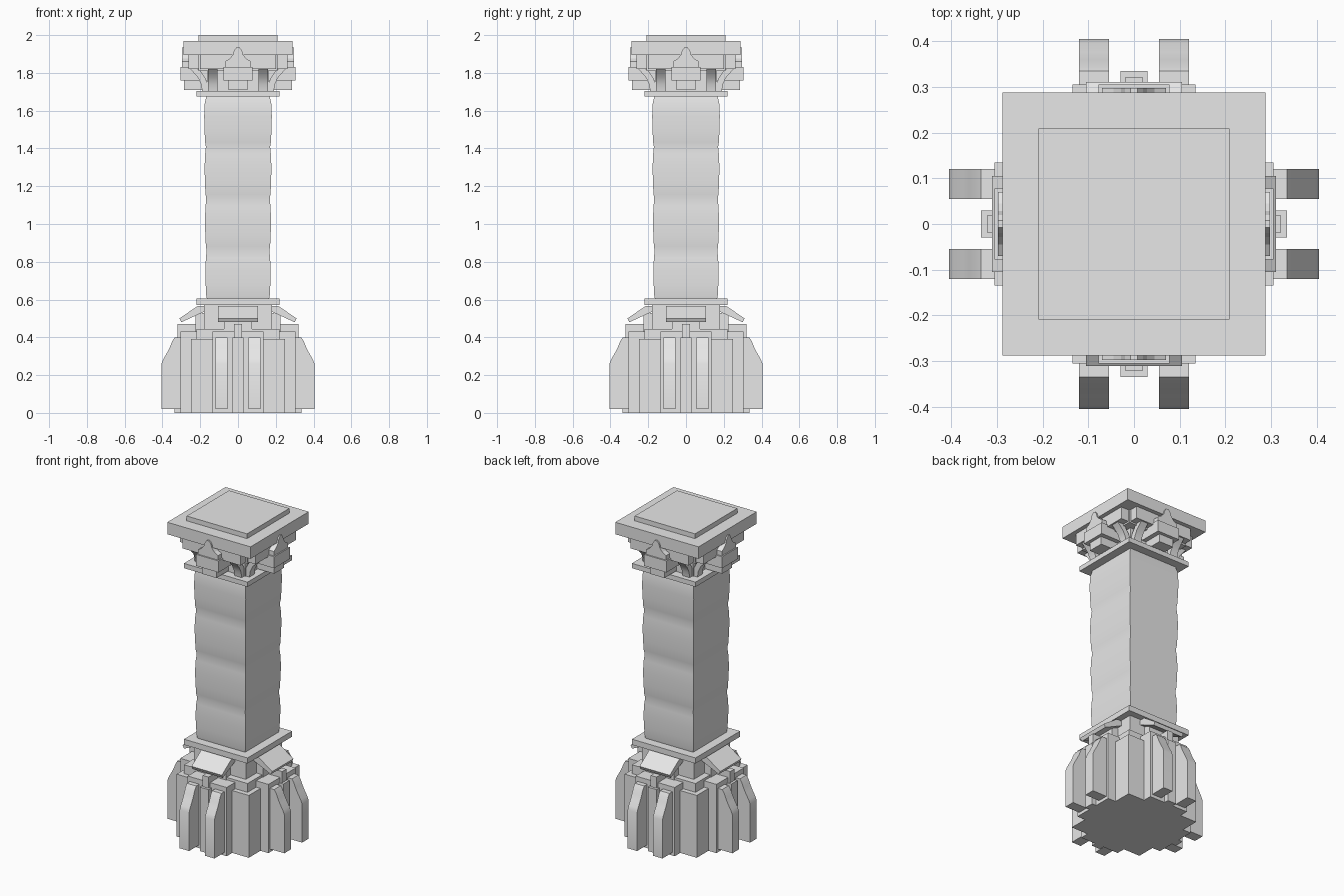
import bpy, bmesh
from math import pi
from mathutils import Matrix

cube = bpy.data.objects.get("Cube")
if cube:
    bpy.data.objects.remove(cube, do_unlink=True)

stone = bpy.data.materials.new("grey_stone")
stone.use_nodes = True
GREY = (0.8, 0.8, 0.8, 1)
stone.diffuse_color = GREY
stone.node_tree.nodes["Principled BSDF"].inputs["Base Color"].default_value = GREY


def finish(name, bm, smooth=False):
    bmesh.ops.recalc_face_normals(bm, faces=bm.faces)
    mesh = bpy.data.meshes.new(name)
    bm.to_mesh(mesh)
    bm.free()
    mesh.materials.append(stone)
    ob = bpy.data.objects.new(name, mesh)
    bpy.context.collection.objects.link(ob)
    if smooth:
        bpy.ops.object.select_all(action='DESELECT')
        ob.select_set(True)
        bpy.context.view_layer.objects.active = ob
        bpy.ops.object.shade_smooth_by_angle(angle=pi / 6)
    return ob


def square_stack(name, rings, smooth=False):
    """Square column through (half width, z) rings."""
    bm = bmesh.new()
    loops = [[bm.verts.new((sx * h, sy * h, z))
              for sx, sy in ((-1, -1), (1, -1), (1, 1), (-1, 1))] for h, z in rings]
    for low, high in zip(loops, loops[1:]):
        for i in range(4):
            j = (i + 1) % 4
            bm.faces.new((low[i], low[j], high[j], high[i]))
    bm.faces.new(loops[0])
    bm.faces.new(loops[-1])
    finish(name, bm, smooth)


def block(name, half, low, high):
    square_stack(name, [(half, low), (half, high)])


SIDES = ("front", "left", "back", "right")


def on_sides(name, points, a, b, facing=False, smooth=False):
    """Extrude a profile and repeat it on the four sides.
    Side profiles are (outward, z) swept across x from a to b;
    facing profiles are (x, z) swept outward from a to b."""
    for k, side in enumerate(SIDES):
        bm = bmesh.new()
        if facing:
            ends = [[bm.verts.new((x, -d, z)) for x, z in points] for d in (a, b)]
        else:
            ends = [[bm.verts.new((x, -d, z)) for d, z in points] for x in (a, b)]
        for loop in ends:
            bm.faces.new(loop)
        n = len(points)
        for i in range(n):
            j = (i + 1) % n
            bm.faces.new((ends[0][i], ends[0][j], ends[1][j], ends[1][i]))
        bm.transform(Matrix.Rotation(k * pi / 2, 4, 'Z'))
        finish(f"{side}_{name}", bm, smooth)


def box_on_sides(name, half, inner, outer, low, high):
    on_sides(name, [(inner, low), (outer, low), (outer, high), (inner, high)], -half, half)


# Base: stepped core
block("base_core", 0.25, 0, 0.39)
block("base_step", 0.22, 0.39, 0.445)
block("base_neck", 0.18, 0.445, 0.57)
block("base_plate", 0.22, 0.57, 0.605)

# Base: panels, posts and brackets
box_on_sides("base_panel", 0.135, 0.20, 0.305, 0, 0.43)
box_on_sides("base_post", 0.03, 0.29, 0.335, 0, 0.40)
box_on_sides("base_bracket", 0.02, 0.17, 0.32, 0.40, 0.47)
box_on_sides("hood_support", 0.075, 0.17, 0.225, 0.43, 0.53)
on_sides("sloped_hood", [(0.17, 0.565), (0.215, 0.565), (0.31, 0.50), (0.30, 0.48), (0.17, 0.54)],
         -0.105, 0.105)

# Base: curved buttress fins in pairs
FIN = [(0.29, 0.02), (0.405, 0.02), (0.405, 0.26), (0.395, 0.285), (0.375, 0.32),
       (0.36, 0.35), (0.348, 0.38), (0.335, 0.40), (0.29, 0.40)]
for label, s in (("left", 1), ("right", -1)):
    on_sides(f"fin_{label}", FIN, s * 0.055, s * 0.12, smooth=True)

# Shaft: four gently swollen drums
joints = [0.60, 0.86, 1.135, 1.41, 1.68]
rings = []
for i, (low, high) in enumerate(zip(joints, joints[1:])):
    grow = 0.002 * i
    for t, swell in ((0, 0), (0.08, 0.004), (0.3, 0.007), (0.6, 0.009), (0.85, 0.006)):
        rings.append((0.164 + grow + swell, low + t * (high - low)))
rings.append((0.166, joints[-1]))
square_stack("shaft", rings, smooth=True)

# Capital: plates and core
block("capital_plate", 0.22, 1.675, 1.705)
block("capital_core", 0.165, 1.70, 1.82)
block("capital_under_step", 0.21, 1.81, 1.90)
block("capital_slab", 0.288, 1.895, 1.97)
block("capital_top", 0.209, 1.97, 2.0)

# Capital: wide cornice bars, bosses and finials
box_on_sides("cornice_bar", 0.20, 0.20, 0.262, 1.82, 1.90)
on_sides("boss", [(0.16, 1.71), (0.285, 1.71), (0.285, 1.76), (0.16, 1.76)], -0.05, 0.05)
box_on_sides("boss_head", 0.078, 0.16, 0.305, 1.76, 1.832)
HALF_FINIAL = [(0.07, 1.83), (0.07, 1.86), (0.045, 1.875), (0.028, 1.895), (0.02, 1.92), (0.008, 1.935)]
on_sides("finial", HALF_FINIAL + [(-x, z) for x, z in reversed(HALF_FINIAL)],
         0.25, 0.297, facing=True)

# Capital: curved strips rising outward beside each boss
STRIP = [(0.16, 1.705), (0.19, 1.705), (0.195, 1.74), (0.212, 1.775), (0.238, 1.805),
         (0.262, 1.83), (0.225, 1.83), (0.195, 1.805), (0.172, 1.77), (0.16, 1.735)]
for label, s in (("left", 1), ("right", -1)):
    on_sides(f"curved_strip_{label}", STRIP, s * 0.108, s * 0.158, smooth=True)
